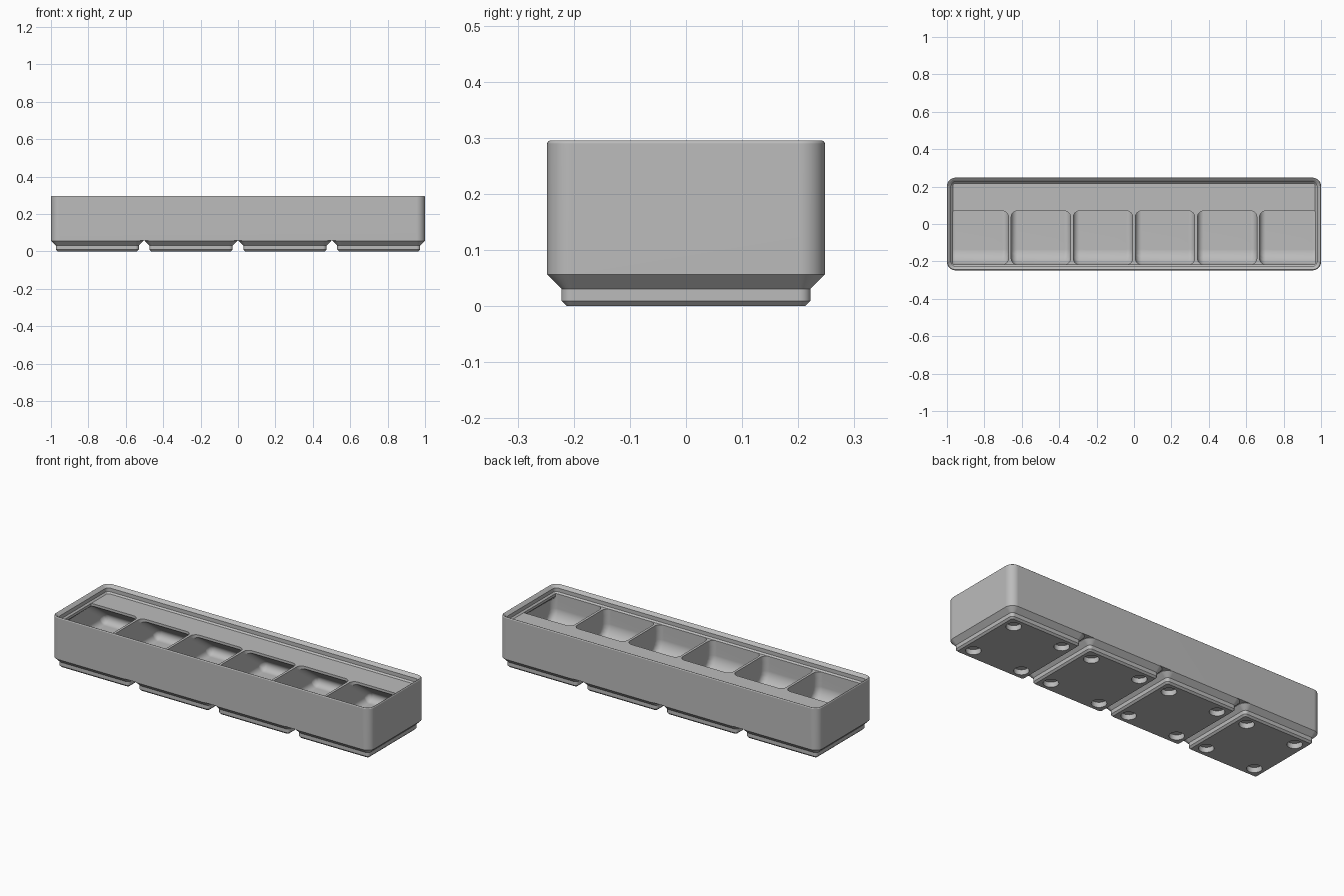
import bpy, bmesh, math
from mathutils import Vector, Matrix

old = bpy.data.objects.get("Cube")
if old:
    bpy.data.objects.remove(old, do_unlink=True)

MM = 2 / 167.5                      # one millimetre in model units
HX, HY = 1.0, 20.75 * MM            # half length, half width
CORNER = 3.75 * MM
RIM_Z = 21 * MM                     # level of dividers and label shelf
FLOOR_Z = 7.2 * MM
FIL = 2.8 * MM                      # fillet inside the compartments
WALL, DIV, LIP = 0.95 * MM, 1.2 * MM, 2.6 * MM

grey = bpy.data.materials.new("plain grey")
grey.use_nodes = True
grey.diffuse_color = (0.5, 0.5, 0.5, 1)
grey.node_tree.nodes["Principled BSDF"].inputs["Base Color"].default_value = (0.5, 0.5, 0.5, 1)


def make_object(name, bm):
    bmesh.ops.recalc_face_normals(bm, faces=bm.faces)
    mesh = bpy.data.meshes.new(name)
    bm.to_mesh(mesh)
    bm.free()
    mesh.materials.append(grey)
    obj = bpy.data.objects.new(name, mesh)
    bpy.context.scene.collection.objects.link(obj)
    return obj


def rounded_rect(hx, hy, r, steps=8):
    pts = []
    for q, (sx, sy) in enumerate([(1, 1), (-1, 1), (-1, -1), (1, -1)]):
        for i in range(steps + 1):
            a = math.pi / 2 * (q + i / steps)
            pts.append((sx * (hx - r) + r * math.cos(a), sy * (hy - r) + r * math.sin(a)))
    return pts


def loft(bm, rings):
    """Skin a list of equal rings and cap both ends."""
    loops = [[bm.verts.new(p) for p in ring] for ring in rings]
    for a, b in zip(loops, loops[1:]):
        for i in range(len(a)):
            j = (i + 1) % len(a)
            bm.faces.new((a[i], a[j], b[j], b[i]))
    bm.faces.new(loops[0][::-1])
    bm.faces.new(loops[-1])


def inset_loft(bm, hx, hy, profile, cx=0):
    """Loft rounded rectangles from (inset, height) pairs in millimetres."""
    rings = []
    for inset, z in profile:
        d = inset * MM
        rings.append([(x + cx, y, z * MM) for x, y in rounded_rect(hx - d, hy - d, CORNER - d)])
    loft(bm, rings)


def subtract(target, cutter):
    mod = target.modifiers.new("cut", "BOOLEAN")
    mod.operation, mod.solver, mod.object = "DIFFERENCE", "EXACT", cutter
    deps = bpy.context.evaluated_depsgraph_get()
    mesh = bpy.data.meshes.new_from_object(target.evaluated_get(deps))
    target.modifiers.clear()
    target.data = mesh
    bpy.data.objects.remove(cutter, do_unlink=True)


# Outer shell with the stacking lip, solid up to the rim
bm = bmesh.new()
inset_loft(bm, HX, HY, [(0, 4.9), (0, 24.25), (0.1, 24.5), (0.35, 24.7), (0.6, 24.68),
                        (0.8, 24.55), (1.9, 23.45), (1.9, 21.7), (2.6, 21)])
body = make_object("bin_body", bm)


def compartment_core():
    """Side profile (y, z) of a compartment, shrunk by the fillet radius."""
    front, low, top = -HY + LIP + FIL, FLOOR_Z + FIL, RIM_Z + 0.05
    slope = math.radians(36)
    edge_y, edge_z = HY - 14.9 * MM, RIM_Z - 1.2 * MM
    y_in = edge_y - FIL
    z_in = edge_z - FIL * math.cos(slope) + FIL * (1 - math.sin(slope)) * math.tan(slope)
    back = y_in + (z_in - low) / math.tan(slope)
    scoop = 4.1 * MM
    arc = [(front + scoop * (1 - math.sin(a)), low + scoop * (1 - math.cos(a)))
           for a in [math.pi / 20 * (10 - i) for i in range(11)]]
    return [(front, top)] + arc + [(back, low), (y_in, z_in), (y_in, top)]


def with_normals(core, fan=6):
    """Pair each point with outward offsets, fanned round sharp convex corners."""
    out, n = [], len(core)
    for i in range(n):
        p, c, q = (Vector(core[k % n]) for k in (i - 1, i, i + 1))
        a, b = (c - p).normalized(), (q - c).normalized()
        na, nb = Vector((a.y, -a.x)), Vector((b.y, -b.x))
        turn = math.atan2(a.cross(b), a.dot(b))
        if turn > 0.4:
            for k in range(fan + 1):
                out.append((c, Matrix.Rotation(turn * k / fan, 2) @ na))
        else:
            m = (na + nb).normalized()
            out.append((c, m / m.dot(na)))
    return out


# Six compartments with a front scoop and a label shelf at the back
profile = with_normals(compartment_core())
cells = 6
cell_w = (2 * (HX - WALL) - (cells - 1) * DIV) / cells
cut = bmesh.new()
for c in range(cells):
    x0 = -HX + WALL + c * (cell_w + DIV)
    arc = [math.pi / 2 * i / 6 for i in range(7)]
    stations = [(x0 + FIL * (1 - math.cos(a)), FIL * math.sin(a)) for a in arc]
    stations += [(2 * x0 + cell_w - x, d) for x, d in reversed(stations)]
    loft(cut, [[(x, p.x + n.x * d, p.y + n.y * d) for p, n in profile] for x, d in stations])
bmesh.ops.remove_doubles(cut, verts=cut.verts, dist=1e-5)

# Keep the end compartments inside the lip near the rim, with a sloped support below it
support_z = RIM_Z - DIV
for z in (support_z - LIP + WALL, support_z):
    bmesh.ops.bisect_plane(cut, geom=cut.verts[:] + cut.edges[:] + cut.faces[:],
                           plane_co=(0, 0, z), plane_no=(0, 0, 1))
limit = HX - LIP - 0.0005
for v in cut.verts:
    if v.co.z > support_z - 1e-4:
        v.co.x = max(-limit, min(limit, v.co.x))
bmesh.ops.remove_doubles(cut, verts=cut.verts, dist=1e-5)
bmesh.ops.triangulate(cut, faces=cut.faces)
subtract(body, make_object("compartment_cutter", cut))

# Four stepped feet with magnet holes
bm, holes = bmesh.new(), bmesh.new()
for i in range(4):
    cx = (i - 1.5) * 42 * MM
    inset_loft(bm, HY, HY, [(2.95, 0), (2.15, 0.8), (2.15, 2.6), (0, 4.75), (0, 4.9)], cx)
    for sx in (-1, 1):
        for sy in (-1, 1):
            place = Matrix.Translation((cx + sx * 13 * MM, sy * 13 * MM, 0))
            bmesh.ops.create_cone(holes, cap_ends=True, segments=32, radius1=3.25 * MM,
                                  radius2=3.25 * MM, depth=4.8 * MM, matrix=place)
feet = make_object("base_feet", bm)
subtract(feet, make_object("magnet_hole_cutter", holes))

# Smooth rounded corners, crisp edges
for obj in (body, feet):
    bpy.ops.object.select_all(action="DESELECT")
    obj.select_set(True)
    bpy.context.view_layer.objects.active = obj
    bpy.ops.object.shade_smooth_by_angle(angle=math.radians(30))
    weighted = obj.modifiers.new("even shading", "WEIGHTED_NORMAL")
    weighted.keep_sharp = True
